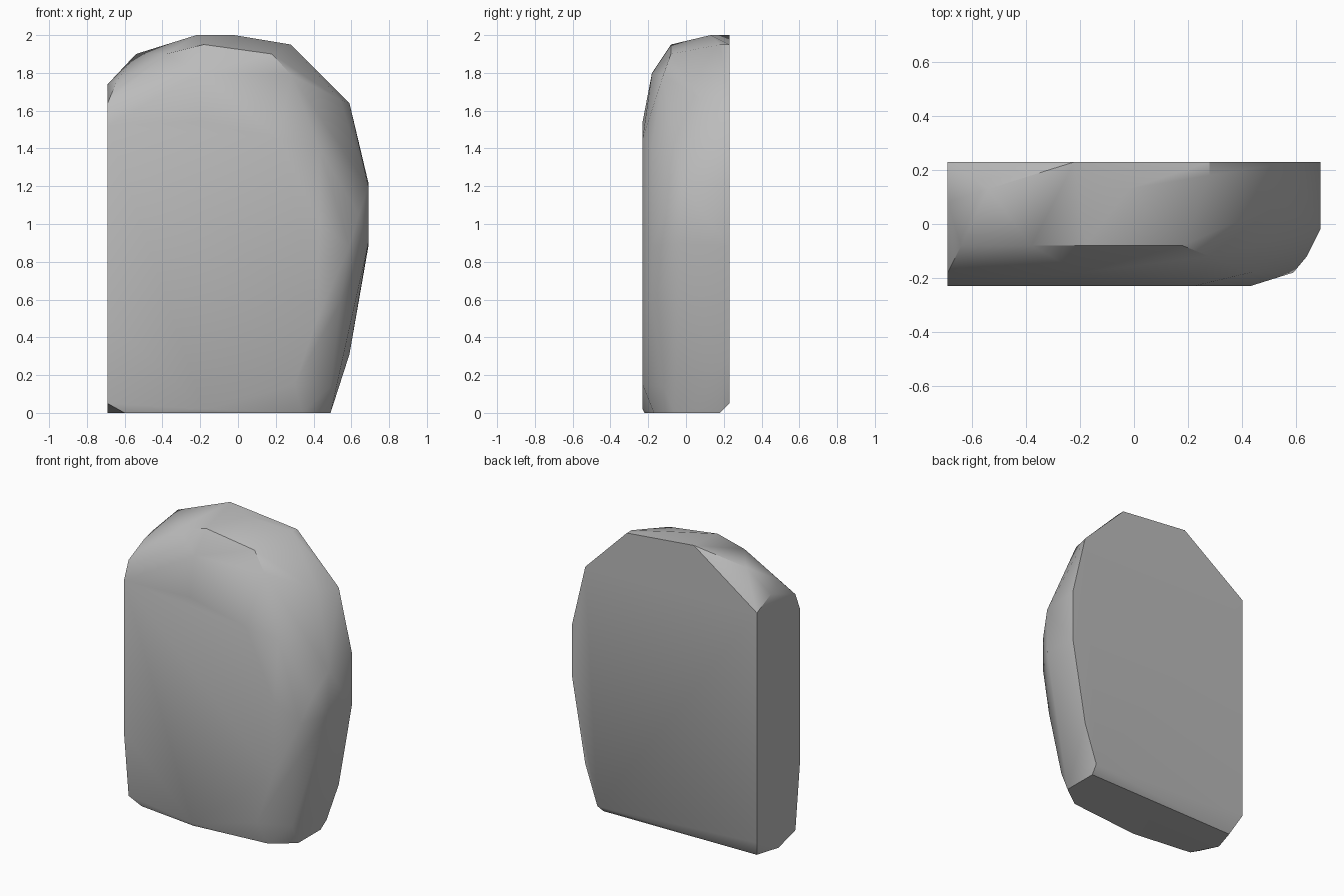
import bpy
import bmesh
import math

default_cube = bpy.data.objects.get("Cube")
if default_cube:
    bpy.data.objects.remove(default_cube, do_unlink=True)


def flat_material(name, colour):
    material = bpy.data.materials.new(name)
    material.use_nodes = True
    material.diffuse_color = colour
    shader = next(node for node in material.node_tree.nodes
                  if node.type == "BSDF_PRINCIPLED")
    shader.inputs["Base Color"].default_value = colour
    shader.inputs["Roughness"].default_value = 1
    return material


def outline(depth, points):
    """Place (x, z) outline points on an upright plane at one depth."""
    return [(x, depth, z) for x, z in points]


def hull_object(name, points, material):
    """Wrap the points in a tight skin and merge its coplanar faces."""
    mesh = bpy.data.meshes.new(name)
    bm = bmesh.new()
    for point in points:
        bm.verts.new(point)
    hull = bmesh.ops.convex_hull(bm, input=bm.verts[:])
    unused = {item for key in ("geom_interior", "geom_unused")
              for item in hull[key] if isinstance(item, bmesh.types.BMVert)}
    bmesh.ops.delete(bm, geom=list(unused), context="VERTS")
    bmesh.ops.dissolve_limit(bm, angle_limit=math.radians(1),
                             verts=bm.verts[:], edges=bm.edges[:])
    bmesh.ops.recalc_face_normals(bm, faces=bm.faces[:])
    bm.to_mesh(mesh)
    bm.free()
    mesh.materials.append(material)
    obj = bpy.data.objects.new(name, mesh)
    bpy.context.collection.objects.link(obj)
    return obj


half_width, half_depth, height = 0.69, 0.23, 2

# Flat back of the slab
back = outline(half_depth, [
    (-half_width, 1.67), (-0.22, height), (0.28, 1.95), (0.59, 1.64),
    (half_width, 1.22), (half_width, 0.88), (0.59, 0.31), (0.5, 0.05),
    (-half_width, 0.12)])

# Worn upper rim
rim = [(-half_width, 0.08, 1.74), (-0.54, 0.13, 1.9), (-0.02, 0.13, height),
       (0.28, 0.18, 1.95), (0.54, 0.08, 1.66), (half_width, -0.02, 1.2),
       (half_width, -0.02, 0.9)]

# Shoulder rounding towards the front
shoulder = outline(-0.08, [(-0.64, 1.76), (-0.38, 1.9), (-0.18, 1.95),
                           (0.18, 1.9)])
shoulder += outline(-0.12, [(0.28, 1.79), (0.64, 1.05), (0.49, 0.14)])
shoulder += outline(-0.18, [(-half_width, 1.64), (-0.2, 1.8), (0.43, 1.4),
                            (0.59, 0.88), (0.54, 0.58), (-half_width, 0.05)])

# Broad front face
front = outline(-half_depth, [
    (-half_width, 1.52), (-0.2, 1.54), (0.22, 1.45), (0.43, 1),
    (0.42, 0.5), (0.3, 0.15), (-0.18, 0.02), (-half_width, 0.5)])

# Flat foot
foot = [(0.49, 0.18, 0), (0.49, -0.06, 0), (0.34, -0.17, 0),
        (-0.18, -0.22, 0), (-0.6, -0.17, 0), (-half_width, 0, 0),
        (-0.64, 0.16, 0)]

stone = flat_material("stone_grey", (0.5, 0.5, 0.5, 1))
slab = hull_object("stone_slab", back + rim + shoulder + front + foot, stone)

# Soft facets with crisp back, side and foot edges
bpy.ops.object.select_all(action="DESELECT")
slab.select_set(True)
bpy.context.view_layer.objects.active = slab
bpy.ops.object.shade_smooth_by_angle(angle=math.radians(35))
